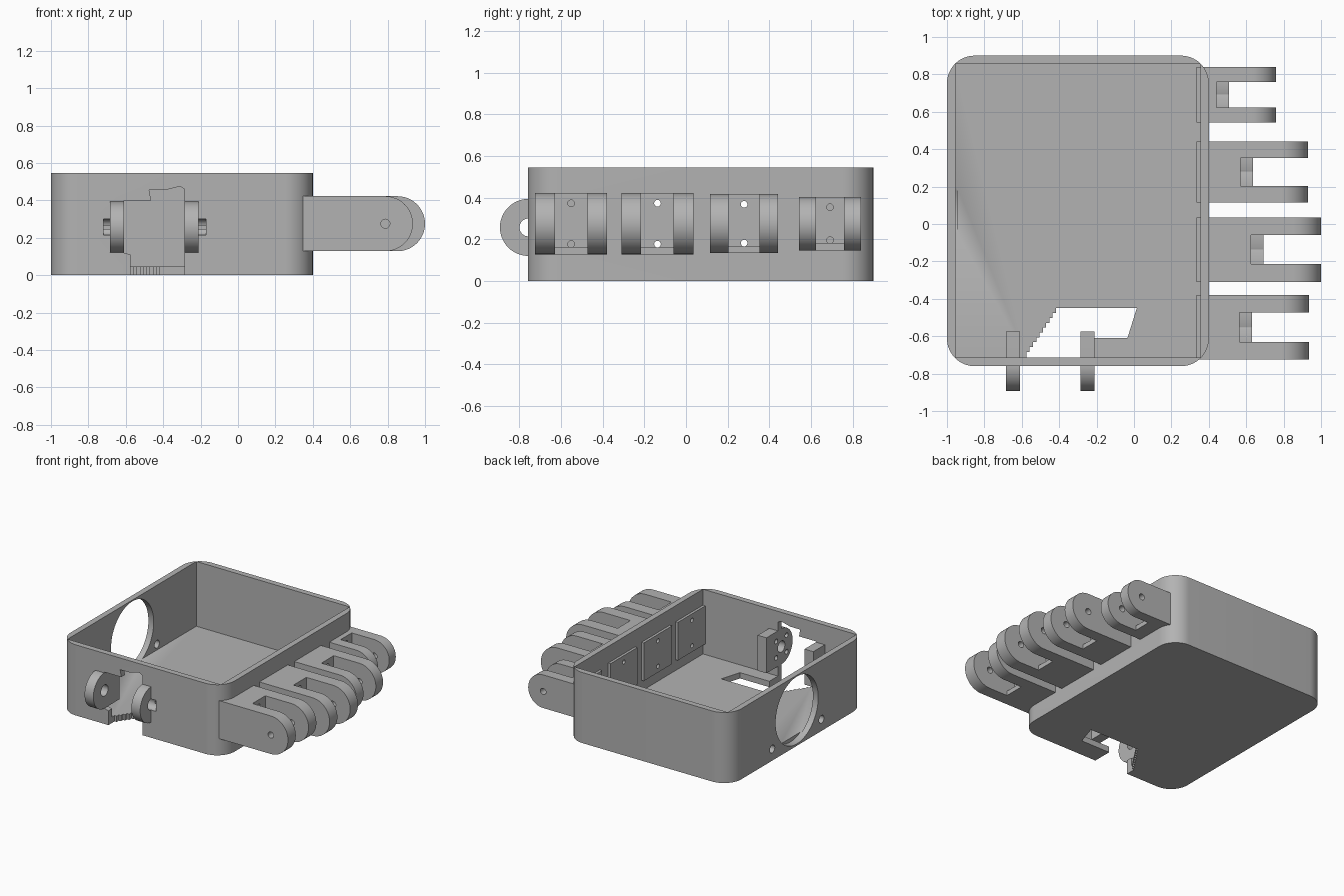
import bpy
import bmesh
from math import cos, sin, pi
from mathutils import Vector

cube = bpy.data.objects.get("Cube")
if cube:
    bpy.data.objects.remove(cube, do_unlink=True)

grey = bpy.data.materials.new("plain grey")
grey.use_nodes = True
GREY = (0.45, 0.45, 0.45, 1)
grey.diffuse_color = GREY
grey.node_tree.nodes["Principled BSDF"].inputs["Base Color"].default_value = GREY


def prism(name, outline, axis, low, high):
    """Extrude a 2D outline along an axis: x uses (y, z), y uses (x, z), z uses (x, y)."""
    def place(p, d):
        u, v = p
        return Vector({"x": (d, u, v), "y": (u, d, v), "z": (u, v, d)}[axis])
    bm = bmesh.new()
    face = bm.faces.new([bm.verts.new(place(p, low)) for p in outline])
    grown = bmesh.ops.extrude_face_region(bm, geom=[face])
    verts = [g for g in grown["geom"] if isinstance(g, bmesh.types.BMVert)]
    bmesh.ops.translate(bm, verts=verts, vec=place((0, 0), high - low))
    bmesh.ops.recalc_face_normals(bm, faces=bm.faces)
    mesh = bpy.data.meshes.new(name)
    bm.to_mesh(mesh)
    bm.free()
    mesh.materials.append(grey)
    obj = bpy.data.objects.new(name, mesh)
    bpy.context.collection.objects.link(obj)
    return obj


def arc(u, v, r, start, end, steps=24):
    return [(u + r * cos(start + (end - start) * i / steps),
             v + r * sin(start + (end - start) * i / steps)) for i in range(steps + 1)]


def circle(u, v, r, steps=32):
    return arc(u, v, r, 0, 2 * pi, steps)[:-1]


def rect(u0, u1, v0, v1):
    return [(u0, v0), (u1, v0), (u1, v1), (u0, v1)]


def cut(targets, outline, axis, low, high):
    """Subtract a prism from each target, then discard it."""
    cutter = prism("cutter", outline, axis, low, high)
    cutter.hide_render = True
    for target in targets:
        mod = target.modifiers.new("cut", "BOOLEAN")
        mod.operation = "DIFFERENCE"
        mod.solver = "EXACT"
        mod.object = cutter
        bpy.context.view_layer.objects.active = target
        bpy.ops.object.modifier_apply(modifier=mod.name)
    bpy.data.objects.remove(cutter, do_unlink=True)


# Open tray with rounded outer corners and square inner corners
X0, X1, Y0, Y1, TOP = -1.0, 0.4, -0.76, 0.9, 0.545
WALL, R, FLOOR = 0.045, 0.148, 0.045
corners = [(X1 - R, Y1 - R), (X0 + R, Y1 - R), (X0 + R, Y0 + R), (X1 - R, Y0 + R)]
outline = []
for i, (cx, cy) in enumerate(corners):
    outline += arc(cx, cy, R, i * pi / 2, (i + 1) * pi / 2, 16)
body = prism("palm_tray", outline, "z", 0, TOP)
cut([body], rect(X0 + WALL, X1 - WALL, Y0 + WALL, Y1 - WALL), "z", FLOOR, 1)

# Round side opening with two screw holes
SIDE_Y = 0.075
cut([body], circle(SIDE_Y, 0.275, 0.26, 64), "x", -1.1, -0.945)
for s in (-1, 1):
    cut([body], circle(SIDE_Y + s * 0.3, 0.09, 0.03), "x", -1.1, -0.9)

# Floor opening with a stepped edge
start, end, steps = Vector((-0.4, -0.45)), Vector((-0.575, -0.71)), 10
stairs = []
for i in range(steps):
    a, b = start.lerp(end, i / steps), start.lerp(end, (i + 1) / steps)
    stairs += [(a.x, a.y), (b.x, a.y)]
floor_hole = [(-0.575, -0.8), (-0.285, -0.8), (-0.285, -0.61), (-0.035, -0.61), (0.015, -0.45)]
cut([body], floor_hole + stairs + [(end.x, end.y)], "z", -0.1, 0.06)

# Front opening between the thumb lugs
front_hole = [(-0.55, -0.1), (-0.285, -0.1), (-0.285, 0.46), (-0.31, 0.475), (-0.39, 0.455),
              (-0.475, 0.455), (-0.465, 0.4), (-0.61, 0.4), (-0.61, 0.12), (-0.575, 0.11),
              (-0.575, 0.02), (-0.55, 0.01)]
cut([body], front_hole, "y", -0.85, -0.7)

# Thumb lugs with a shared pin bore
PIN_Y, PIN_Z, LUG_R = -0.757, 0.257, 0.137
lug_shape = [(-0.575, PIN_Z - LUG_R), (-0.575, PIN_Z + LUG_R)] \
    + arc(PIN_Y, PIN_Z, LUG_R, pi / 2, 3 * pi / 2)
lugs = [prism("thumb_lug_right", lug_shape, "x", -0.685, -0.61),
        prism("thumb_lug_left", lug_shape, "x", -0.285, -0.21)]
cut(lugs + [body], circle(PIN_Y, PIN_Z, 0.043), "x", -0.72, -0.17)
for i in range(4):
    a = pi / 4 + i * pi / 2
    cut([lugs[1]], circle(PIN_Y + 0.09 * cos(a), PIN_Z + 0.09 * sin(a), 0.018, 16),
        "x", -0.3, -0.245)

# Finger brackets: centre y, half width, half gap, tip x, radius, slot start
MID = 0.275
fingers = {
    "first": (0.692, 0.148, 0.068, 0.76, 0.128, 0.44),
    "second": (0.279, 0.163, 0.075, 0.93, 0.142, 0.57),
    "third": (-0.137, 0.173, 0.078, 1.0, 0.147, 0.625),
    "fourth": (-0.552, 0.173, 0.078, 0.935, 0.147, 0.565),
}
brackets = []
for name, (yc, half, gap, tip, r, slot) in fingers.items():
    side = [(0.335, MID + r), (0.335, MID - r)] + arc(tip - r, MID, r, -pi / 2, pi / 2)
    bracket = prism(name + "_finger_bracket", side, "y", yc - half, yc + half)
    # Slot leaves a thin stop ledge at the bottom
    cut([bracket], rect(slot + 0.067, 1.1, yc - gap, yc + gap), "z", 0, 0.6)
    cut([bracket], rect(slot, slot + 0.1, yc - gap, yc + gap), "z", MID - r + 0.035, 0.6)
    cut([bracket], circle(tip - r, MID, 0.024), "y", yc - 0.3, yc + 0.3)
    # Two tendon holes through web and wall
    for s in (-1, 1):
        cut([bracket, body], circle(yc, MID + s * (r - 0.049), 0.016, 20), "x", 0.3, 0.75)
    brackets.append(bracket)

# Smooth curved faces, keep edges sharp
bpy.ops.object.select_all(action="DESELECT")
for obj in [body] + lugs + brackets:
    obj.select_set(True)
bpy.context.view_layer.objects.active = body
bpy.ops.object.shade_smooth_by_angle(angle=pi / 6)
